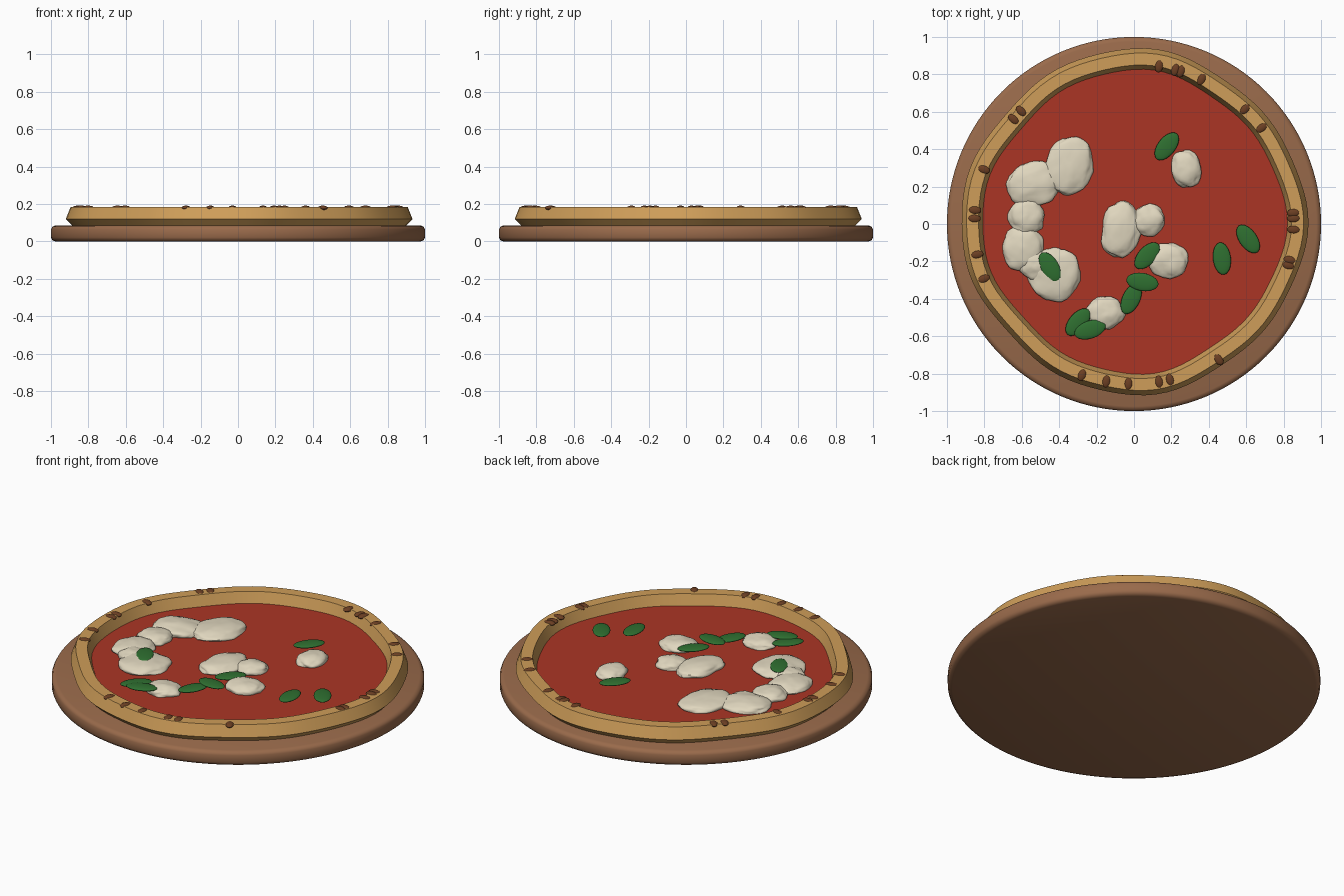
import bpy
import bmesh
from math import cos, sin, pi, radians
from mathutils import Matrix, Vector, noise

cube = bpy.data.objects.get("Cube")
if cube:
    bpy.data.objects.remove(cube, do_unlink=True)


def make_material(name, red, green, blue):
    material = bpy.data.materials.new(name)
    material.use_nodes = True
    color = (red, green, blue, 1)
    material.diffuse_color = color
    shader = material.node_tree.nodes["Principled BSDF"]
    shader.inputs["Base Color"].default_value = color
    shader.inputs["Roughness"].default_value = 0.8
    return material


wood = make_material("warm wood", 0.32, 0.145, 0.07)
dough = make_material("baked dough", 0.62, 0.34, 0.1)
tomato = make_material("tomato red", 0.41, 0.036, 0.018)
cheese = make_material("creamy white", 0.75, 0.68, 0.52)
green = make_material("leaf green", 0.028, 0.16, 0.03)
char = make_material("charred brown", 0.15, 0.05, 0.017)


def finish(mesh_data, name, material, sharp_angle):
    bmesh.ops.recalc_face_normals(mesh_data, faces=mesh_data.faces)
    mesh = bpy.data.meshes.new(name)
    mesh_data.to_mesh(mesh)
    mesh_data.free()
    mesh.materials.append(material)
    part = bpy.data.objects.new(name, mesh)
    bpy.context.collection.objects.link(part)
    bpy.ops.object.select_all(action="DESELECT")
    part.select_set(True)
    bpy.context.view_layer.objects.active = part
    bpy.ops.object.shade_smooth_by_angle(angle=radians(sharp_angle))
    return part


def lathe(name, profile, material, radius_at, closed=False, sharp_angle=30, sides=96):
    """Sweep a (radius offset, height) profile around z along a varying radius."""
    mesh_data = bmesh.new()
    rings = []
    for offset, height in profile:
        ring = []
        for step in range(sides):
            angle = 2 * pi * step / sides
            radius = 0 if offset is None else radius_at(angle) + offset
            ring.append(mesh_data.verts.new((radius * cos(angle), radius * sin(angle), height)))
        rings.append(ring)
    pairs = list(zip(rings, rings[1:]))
    if closed:
        pairs.append((rings[-1], rings[0]))
    for lower, upper in pairs:
        for step in range(sides):
            after = (step + 1) % sides
            mesh_data.faces.new((lower[step], lower[after], upper[after], upper[step]))
    bmesh.ops.remove_doubles(mesh_data, verts=mesh_data.verts, dist=0.00001)
    return finish(mesh_data, name, material, sharp_angle)


def pebble(name, center, half_size, turn, material, detail=3, roughness=0):
    """Flattened ball, optionally with a lumpy surface."""
    mesh_data = bmesh.new()
    bmesh.ops.create_icosphere(mesh_data, subdivisions=detail, radius=1)
    place = (Matrix.Translation(center) @ Matrix.Rotation(radians(turn), 4, "Z")
             @ Matrix.Diagonal((*half_size, 1)))
    for vert in mesh_data.verts:
        if roughness:
            seed = vert.co * 1.6 + Vector(center) * 9
            lump = noise.noise(seed) + 0.35 * noise.noise(seed * 3)
            vert.co *= 1 + roughness * lump
        vert.co = place @ vert.co
    return finish(mesh_data, name, material, 60)


def wavy(angle):
    # Centre line of the hand-stretched crust
    return 0.855 + 0.014 * cos(4 * angle) + 0.012 * sin(angle) + 0.006 * cos(9 * angle)


# Round board with softened rim
lathe("serving_board",
      [(None, 0), (-0.025, 0), (-0.007, 0.007), (0, 0.022), (0, 0.065),
       (-0.007, 0.079), (-0.025, 0.086), (None, 0.086)],
      wood, lambda angle: 1, sharp_angle=180, sides=128)

# Faceted crust ring and sauce disc
lathe("crust",
      [(0.058, 0.12), (0.032, 0.185), (-0.032, 0.185),
       (-0.056, 0.12), (-0.03, 0.084), (0.022, 0.084)],
      dough, wavy, closed=True)
lathe("sauce", [(None, 0.084), (-0.04, 0.084), (-0.04, 0.124), (None, 0.124)], tomato, wavy)

# Melted cheese: x, y, half width, half depth, turn
cheese_spots = [
    (-0.35, 0.31, 0.125, 0.16, -20), (-0.54, 0.21, 0.145, 0.12, 15),
    (-0.575, 0.04, 0.095, 0.1, 0), (-0.595, -0.13, 0.11, 0.12, 0),
    (-0.53, -0.22, 0.08, 0.08, 0), (-0.425, -0.27, 0.14, 0.14, 0),
    (-0.07, -0.03, 0.105, 0.15, -10), (0.08, 0.02, 0.085, 0.085, 0),
    (0.185, -0.195, 0.105, 0.095, 0), (-0.155, -0.475, 0.1, 0.09, 0),
    (0.28, 0.295, 0.08, 0.1, 10)]
for number, (x, y, width, depth, turn) in enumerate(cheese_spots, 1):
    pebble(f"cheese_{number}", (x, y, 0.131), (width, depth, 0.038), turn,
           cheese, detail=4, roughness=0.13)

# Basil leaves: x, y, height, turn
leaves = [
    (0.175, 0.415, 0.148, 52), (0.61, -0.08, 0.148, 125), (0.47, -0.185, 0.148, 97),
    (0.07, -0.17, 0.154, 48), (0.045, -0.31, 0.156, -10), (-0.015, -0.4, 0.148, 65),
    (-0.3, -0.525, 0.15, 50), (-0.235, -0.565, 0.158, 18), (-0.45, -0.23, 0.164, 120)]
for number, (x, y, height, turn) in enumerate(leaves, 1):
    pebble(f"basil_leaf_{number}", (x, y, height), (0.087, 0.048, 0.011), turn, green)

# Charred blisters around the crust, by angle
blisters = [81, 75, 73, 65, 46, 37, 4, 2, -2, -13, -15, -58, -77, -81, -92, -100,
            -109, -160, -169, 178, 175, 160, 135, 139]
for number, degrees in enumerate(blisters, 1):
    angle = radians(degrees)
    pebble(f"char_blister_{number}", (0.854 * cos(angle), 0.854 * sin(angle), 0.18),
           (0.034, 0.022, 0.012), degrees, char)
